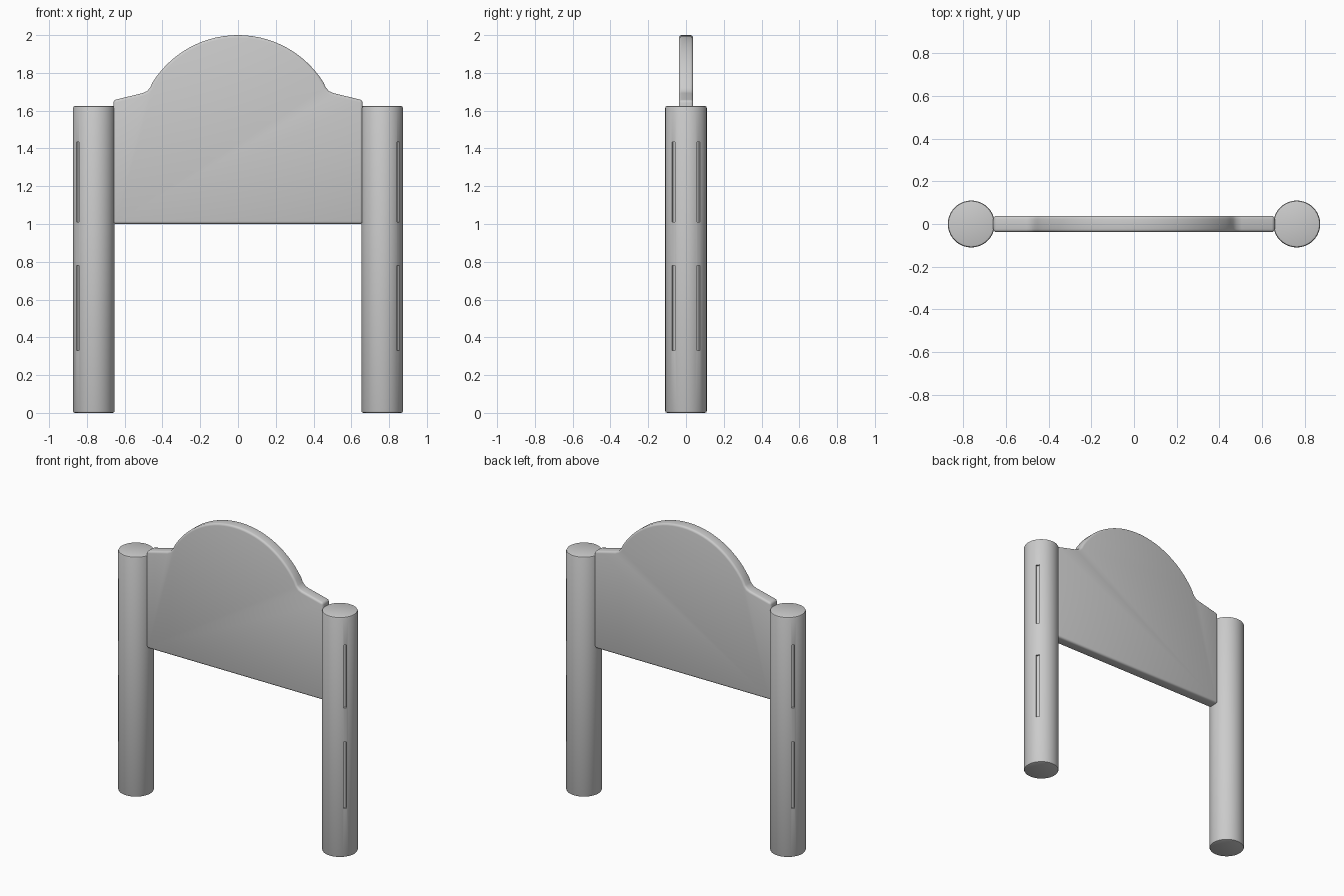
import bpy
import bmesh
from math import sin, cos, asin, radians
from mathutils import Matrix, Vector

if "Cube" in bpy.data.objects:
    bpy.data.objects.remove(bpy.data.objects["Cube"])

POST_X, POST_R, POST_H = 0.763, 0.11, 1.625


def new_object(name, bm):
    bmesh.ops.recalc_face_normals(bm, faces=bm.faces)
    mesh = bpy.data.meshes.new(name)
    bm.to_mesh(mesh)
    bm.free()
    obj = bpy.data.objects.new(name, mesh)
    bpy.context.collection.objects.link(obj)
    return obj


def activate(obj):
    bpy.ops.object.select_all(action='DESELECT')
    obj.select_set(True)
    bpy.context.view_layer.objects.active = obj


def add_bevel(obj, width, segments):
    mod = obj.modifiers.new("Rounded edges", 'BEVEL')
    mod.width, mod.segments = width, segments
    mod.limit_method, mod.angle_limit = 'ANGLE', radians(40)


def finish(obj):
    activate(obj)
    for mod in list(obj.modifiers):
        bpy.ops.object.modifier_apply(modifier=mod.name)
    bpy.ops.object.shade_smooth_by_angle(angle=radians(35))


# Sign board: half outline with shoulder, small fillet and round crown
center_z, radius = 1.466, 0.534
half = [(0.66, 1.0), (0.66, 1.655), (0.505, 1.693), (0.482, 1.703), (0.465, 1.722)]
start = asin(0.452 / radius)
steps = 14
for i in range(steps + 1):
    a = start * (1 - i / steps)
    half.append((radius * sin(a), center_z + radius * cos(a)))
outline = half + [(-x, z) for x, z in reversed(half[:-1])]

bm = bmesh.new()
front = bm.faces.new([bm.verts.new((x, -0.038, z)) for x, z in outline])
ext = bmesh.ops.extrude_face_region(bm, geom=[front])
bmesh.ops.translate(bm, vec=(0, 0.076, 0),
                    verts=[g for g in ext["geom"] if isinstance(g, bmesh.types.BMVert)])
# The extrusion keeps the front cap, giving a closed slab
board = new_object("sign_board", bm)
add_bevel(board, 0.014, 3)
finish(board)


# Posts: round columns with four shallow vertical slots on the outer side
def build_post(name, side):
    bm = bmesh.new()
    bmesh.ops.create_cone(bm, cap_ends=True, segments=40, radius1=POST_R, radius2=POST_R,
                          depth=POST_H,
                          matrix=Matrix.Translation((side * POST_X, 0, POST_H / 2)))
    post = new_object(name, bm)
    add_bevel(post, 0.01, 2)

    bm = bmesh.new()
    for low, high in ((0.33, 0.78), (1.01, 1.435)):
        for angle in (-38, 38):
            a = radians(angle)
            place = (Matrix.Translation((side * (POST_X + POST_R * cos(a)),
                                         POST_R * sin(a), (low + high) / 2))
                     @ Matrix.Rotation(side * a, 4, 'Z')
                     @ Matrix.Diagonal(Vector((0.024, 0.02, high - low, 1))))
            bmesh.ops.create_cube(bm, size=1, matrix=place)
    cutter = new_object("slot_cutter", bm)
    cutter.hide_render = True
    cut = post.modifiers.new("Slots", 'BOOLEAN')
    cut.operation, cut.solver, cut.object = 'DIFFERENCE', 'EXACT', cutter
    finish(post)
    bpy.data.objects.remove(cutter, do_unlink=True)


build_post("right_post", 1)
build_post("left_post", -1)
